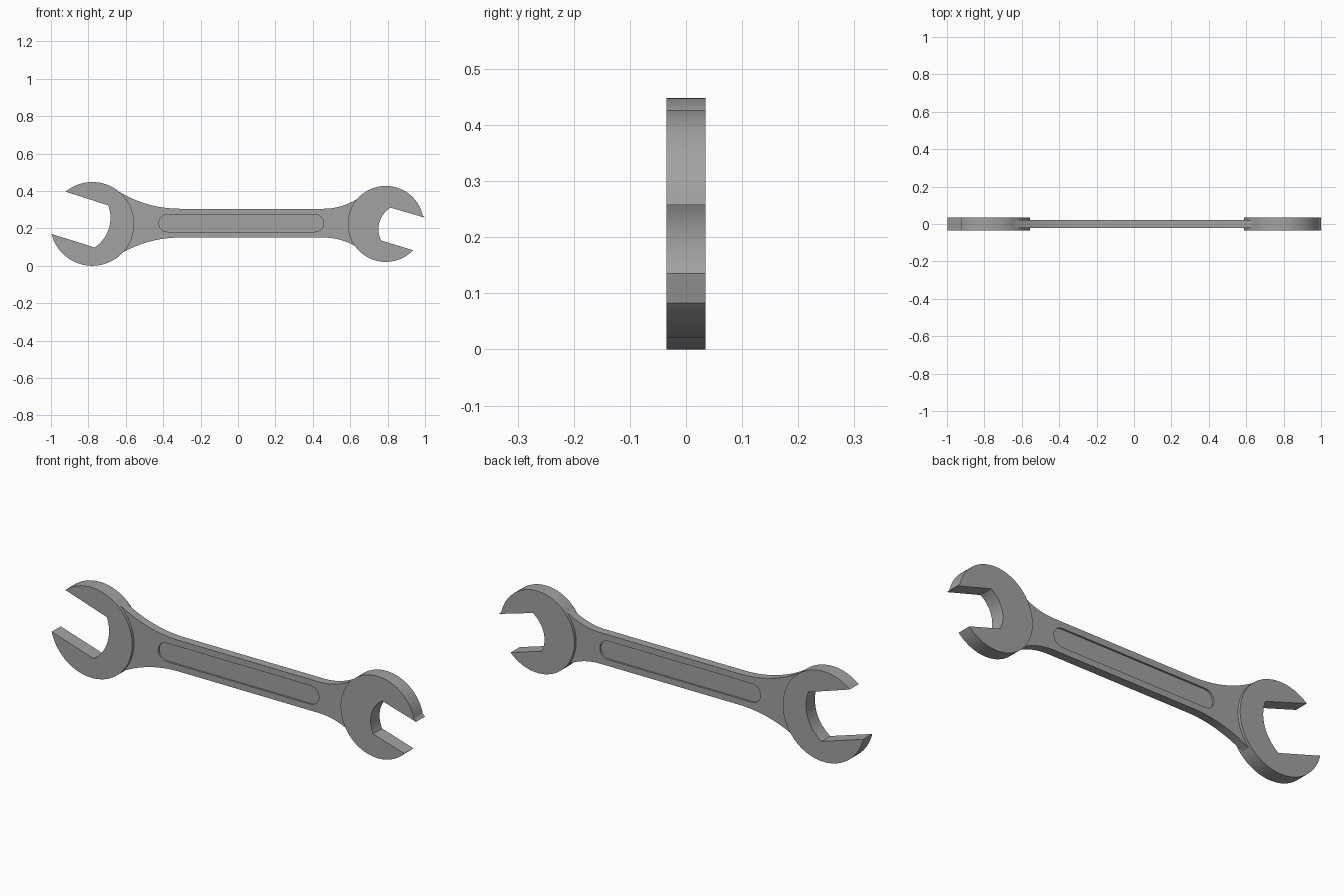
import bpy, bmesh
from math import radians, sin, cos, asin

cube = bpy.data.objects.get("Cube")
if cube:
    bpy.data.objects.remove(cube, do_unlink=True)

steel = bpy.data.materials.new("grey_steel")
steel.use_nodes = True
steel.diffuse_color = (0.36, 0.36, 0.36, 1)
steel.node_tree.nodes["Principled BSDF"].inputs["Base Color"].default_value = (0.36, 0.36, 0.36, 1)


def arc(cx, cz, r, start, end, steps):
    """Points on an arc in the x-z plane, angles in degrees."""
    angles = [radians(start + (end - start) * i / steps) for i in range(steps + 1)]
    return [(cx + r * cos(a), cz + r * sin(a)) for a in angles]


def slab(name, outline, y_front, y_back):
    """Extrude an x-z outline between two depths."""
    bm = bmesh.new()
    face = bm.faces.new([bm.verts.new((x, y_front, z)) for x, z in outline])
    extruded = bmesh.ops.extrude_face_region(bm, geom=[face])["geom"]
    verts = [v for v in extruded if isinstance(v, bmesh.types.BMVert)]
    bmesh.ops.translate(bm, verts=verts, vec=(0, y_back - y_front, 0))
    bmesh.ops.recalc_face_normals(bm, faces=bm.faces)
    mesh = bpy.data.meshes.new(name)
    bm.to_mesh(mesh)
    bm.free()
    mesh.materials.append(steel)
    obj = bpy.data.objects.new(name, mesh)
    bpy.context.collection.objects.link(obj)
    return obj


def activate(obj):
    bpy.ops.object.select_all(action='DESELECT')
    obj.select_set(True)
    bpy.context.view_layer.objects.active = obj


HEAD_Y = 0.035
HANDLE_Y = 0.021
GROOVE_DEPTH = 0.009
MID_Z = 0.228

# Open jaws: outer rim, then curved throat; straight jaw faces join them
large_jaw = slab("large_jaw",
                 arc(-0.779, 0.224, 0.224, -166, 129.6, 72)
                 + arc(-0.872, 0.256, 0.19, 20.7, -56.2, 20),
                 -HEAD_Y, HEAD_Y)
small_jaw = slab("small_jaw",
                 [(1.0, 0.257)] + arc(0.79, 0.224, 0.203, 13, 316, 72)
                 + arc(0.885, 0.196, 0.134, 207, 121, 20),
                 -HEAD_Y, HEAD_Y)


# Handle: straight bar with concave flares running into both jaws
def flare(x, radius, reach, side):
    """Upper flare from the bar outwards, relative to the middle height."""
    half, sweep = 0.077, asin(reach / radius)
    return [(x + side * radius * sin(sweep * i / 16),
             half + radius * (1 - cos(sweep * i / 16))) for i in range(17)]


upper = flare(-0.31, 0.628, 0.329, -1)[::-1] + flare(0.457, 0.335, 0.215, 1)
outline = [(x, MID_Z + h) for x, h in upper] + [(x, MID_Z - h) for x, h in reversed(upper)]
handle = slab("handle", outline, -HANDLE_Y, HANDLE_Y)

# Shallow round-ended groove on both faces of the handle
slot = arc(0.412, MID_Z, 0.046, -90, 90, 16) + arc(-0.377, MID_Z, 0.046, 90, 270, 16)
for side in (-1, 1):
    cutter = slab("groove_cutter", slot, side * (HANDLE_Y - GROOVE_DEPTH), side * 0.06)
    cutter.hide_render = True
    mod = handle.modifiers.new("groove", 'BOOLEAN')
    mod.operation = 'DIFFERENCE'
    mod.solver = 'EXACT'
    mod.object = cutter
    activate(handle)
    bpy.ops.object.modifier_apply(modifier=mod.name)
    bpy.data.objects.remove(cutter, do_unlink=True)

# Smooth curved walls, crisp edges
for obj in (large_jaw, small_jaw, handle):
    activate(obj)
    bpy.ops.object.shade_smooth_by_angle(angle=radians(20))
